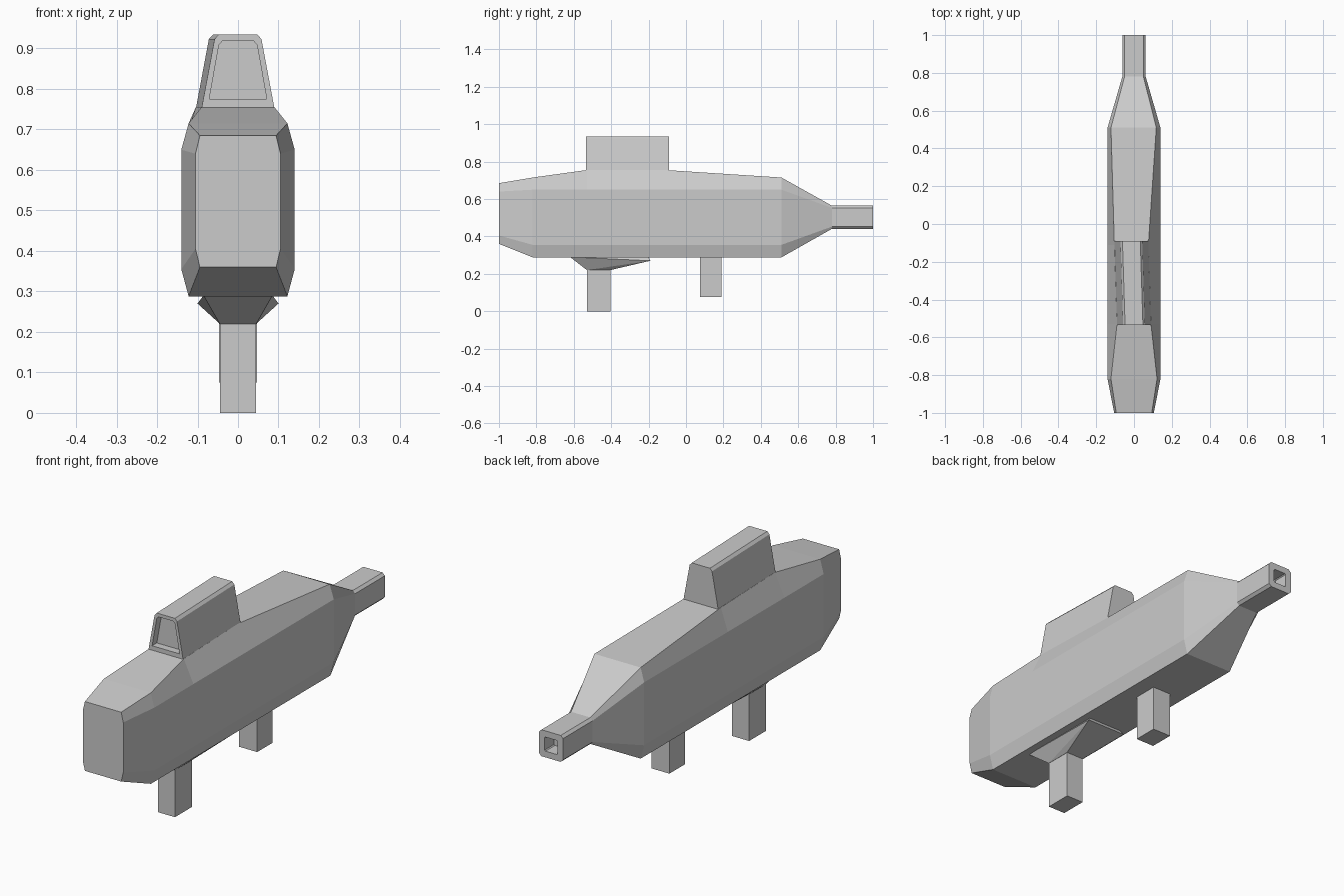
import bpy, bmesh

if "Cube" in bpy.data.objects:
    bpy.data.objects.remove(bpy.data.objects["Cube"])


def make_object(name, bm):
    bmesh.ops.recalc_face_normals(bm, faces=bm.faces)
    mesh = bpy.data.meshes.new(name)
    bm.to_mesh(mesh)
    bm.free()
    obj = bpy.data.objects.new(name, mesh)
    bpy.context.collection.objects.link(obj)
    return obj


def loft(name, rings, cap_start=True, cap_end=True):
    """Skin a list of equal-length point rings."""
    bm = bmesh.new()
    loops = [[bm.verts.new(p) for p in ring] for ring in rings]
    for a, b in zip(loops, loops[1:]):
        for i in range(len(a)):
            j = (i + 1) % len(a)
            bm.faces.new((a[i], a[j], b[j], b[i]))
    if cap_start:
        bm.faces.new(loops[0])
    if cap_end:
        bm.faces.new(loops[-1])
    return make_object(name, bm)


def octagon(y, side, z_low, z_high, bottom, z_bottom, top_l, top_r, z_top):
    """Chamfered rectangular cross-section at station y."""
    return [(bottom, y, z_bottom), (side, y, z_low), (side, y, z_high), (top_r, y, z_top),
            (top_l, y, z_top), (-side, y, z_high), (-side, y, z_low), (-bottom, y, z_bottom)]


def square(y, half, chamfer, z=0.5025):
    inner = half - chamfer
    return octagon(y, half, z - inner, z + inner, inner, z - half, -inner, inner, z + half)


def box(name, x, y0, y1, z0, z1):
    ring = lambda z: [(-x, y0, z), (x, y0, z), (x, y1, z), (-x, y1, z)]
    return loft(name, [ring(z0), ring(z1)])


# Main body, blunt at the front and tapering toward the barrel
loft("body", [
    octagon(-1.00, 0.105, 0.405, 0.64, 0.094, 0.36, -0.094, 0.094, 0.685),
    octagon(-0.82, 0.14, 0.355, 0.65, 0.122, 0.288, -0.122, 0.122, 0.715),
    octagon(-0.53, 0.14, 0.355, 0.65, 0.122, 0.288, -0.09, 0.09, 0.755),
    octagon(-0.11, 0.14, 0.355, 0.65, 0.122, 0.288, -0.104, 0.076, 0.755),
    octagon(0.51, 0.14, 0.355, 0.65, 0.122, 0.288, -0.122, 0.118, 0.715),
    square(0.78, 0.062, 0.012),
], cap_end=False)

# Barrel with a square bore
loft("barrel", [square(0.78, 0.062, 0.012), square(1.0, 0.062, 0.012),
                square(1.0, 0.033, 0.004), square(0.93, 0.033, 0.004)], cap_start=False)


# Top housing: tapered block with a recessed window in the front
def housing_ring(y, shift, base, top, z0, z1, c):
    return [(x + shift, y, z) for x, z in (
        (-base, z0), (base, z0), (top + c * 0.5, z1 - c), (top - c * 0.4, z1),
        (-top + c * 0.4, z1), (-top - c * 0.5, z1 - c))]


loft("top_housing", [
    housing_ring(-0.09, -0.014, 0.09, 0.052, 0.752, 0.935, 0.012),
    housing_ring(-0.535, 0, 0.09, 0.052, 0.752, 0.935, 0.012),
    housing_ring(-0.535, 0, 0.071, 0.042, 0.775, 0.919, 0.01),
    housing_ring(-0.50, 0, 0.071, 0.042, 0.775, 0.919, 0.01),
])

# Flared fairing between body and rear handle
bm = bmesh.new()
for x, y, z in ((0.085, -0.62, 0.29), (0.085, -0.2, 0.29), (0.045, -0.53, 0.22),
                (0.045, -0.405, 0.22), (0.1, -0.19, 0.27)):
    for s in (-1, 1):
        bm.verts.new((s * x, y, z))
bmesh.ops.convex_hull(bm, input=bm.verts)
bmesh.ops.dissolve_limit(bm, angle_limit=0.01, verts=bm.verts, edges=bm.edges)
make_object("handle_fairing", bm)

# Two handles under the body
box("long_handle", 0.044, -0.53, -0.405, 0, 0.23)
box("short_handle", 0.047, 0.075, 0.19, 0.075, 0.30)
